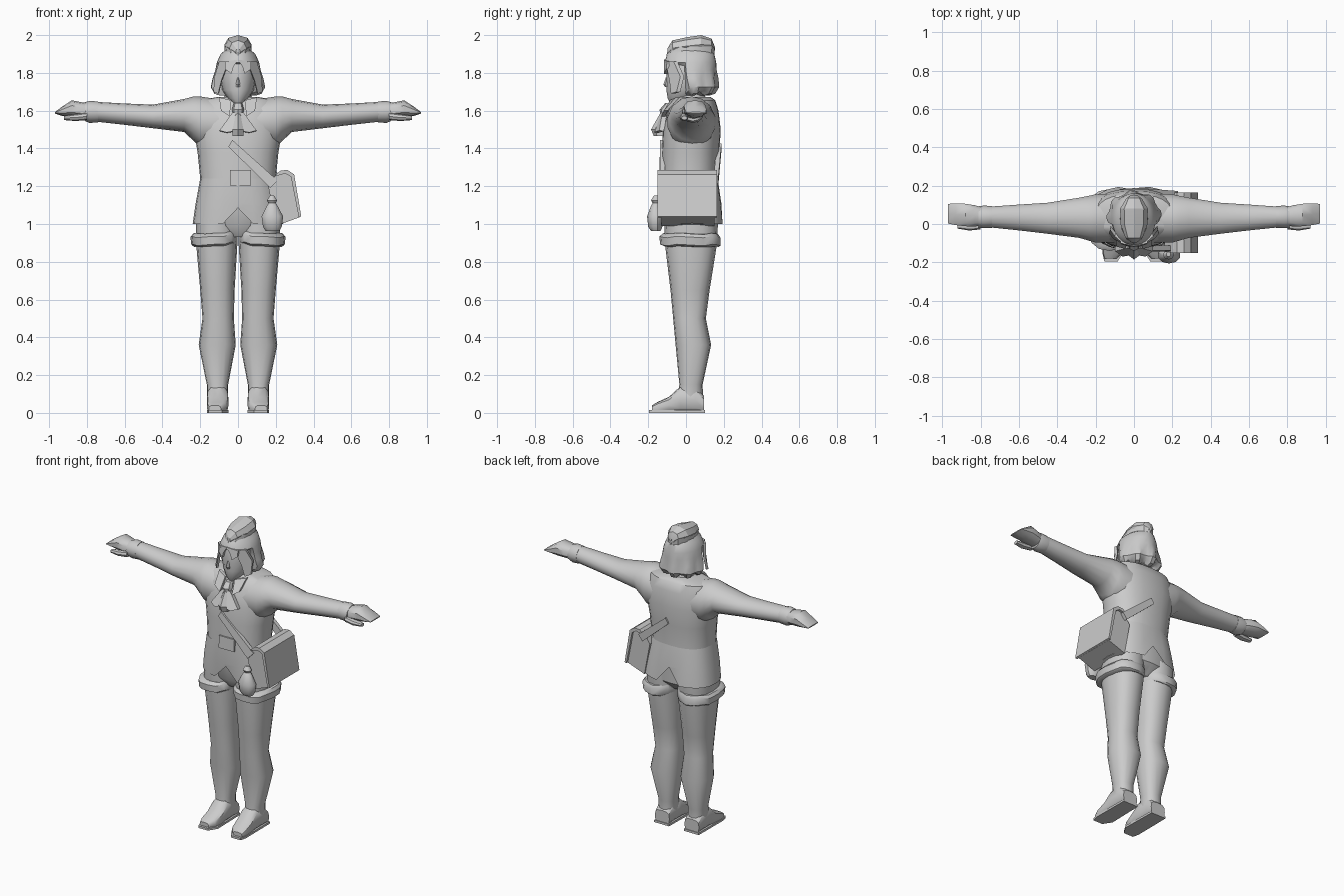
import bpy, bmesh, math
from mathutils import Vector

GREY = bpy.data.materials.new("plain_grey")
GREY.diffuse_color = (0.6, 0.6, 0.6, 1)


def finish(name, bm, mirror=False, angle=40):
    bmesh.ops.recalc_face_normals(bm, faces=bm.faces)
    me = bpy.data.meshes.new(name)
    bm.to_mesh(me)
    bm.free()
    me.materials.append(GREY)
    ob = bpy.data.objects.new(name, me)
    bpy.context.collection.objects.link(ob)
    if mirror:
        ob.modifiers.new("mirror", 'MIRROR').use_mirror_merge = False
    bpy.ops.object.select_all(action='DESELECT')
    ob.select_set(True)
    bpy.context.view_layer.objects.active = ob
    bpy.ops.object.shade_smooth_by_angle(angle=math.radians(angle))
    return ob


def loft(name, axis, rings, n=16, power=1.0, mirror=False, tweak=None, caps=True, angle=40):
    """Rings are (position, u min, u max, v min, v max) across the axis."""
    bm = bmesh.new()
    rows = []
    for k, (t, u0, u1, v0, v1) in enumerate(rings):
        row = []
        for i in range(n):
            a = 2 * math.pi * i / n - math.pi / 2
            c, s = math.cos(a), math.sin(a)
            c = math.copysign(abs(c) ** power, c) if abs(c) > 1e-6 else 0
            s = math.copysign(abs(s) ** power, s) if abs(s) > 1e-6 else 0
            u = (u0 + u1) / 2 + c * (u1 - u0) / 2
            v = (v0 + v1) / 2 + s * (v1 - v0) / 2
            p = {'x': (t, u, v), 'y': (u, t, v), 'z': (u, v, t)}[axis]
            p = Vector(p)
            if tweak:
                p = tweak(p, k, i)
            row.append(bm.verts.new(p))
        rows.append(row)
    for r, q in zip(rows, rows[1:]):
        for i in range(n):
            j = (i + 1) % n
            bm.faces.new((r[i], r[j], q[j], q[i]))
    if caps:
        bm.faces.new(rows[0])
        bm.faces.new(rows[-1])
    return finish(name, bm, mirror, angle)


def slab(name, pts, offset, mirror=False):
    """A flat polygon given thickness along an offset vector."""
    bm = bmesh.new()
    f = bm.faces.new([bm.verts.new(p) for p in pts])
    ext = bmesh.ops.extrude_face_region(bm, geom=[f])['geom']
    bm.faces.ensure_lookup_table()
    bmesh.ops.translate(bm, vec=Vector(offset), verts=[g for g in ext if isinstance(g, bmesh.types.BMVert)])
    return finish(name, bm, mirror, 30)


# legs and feet
loft("leg", 'z', [
    (0.08, 0.052, 0.163, -0.045, 0.09), (0.15, 0.052, 0.165, -0.035, 0.088),
    (0.36, 0.012, 0.208, -0.055, 0.133), (0.50, 0.022, 0.188, -0.068, 0.105),
    (0.65, 0.018, 0.2, -0.082, 0.125), (0.90, 0.003, 0.222, -0.112, 0.165),
    (1.03, 0.0, 0.222, -0.115, 0.17)], power=0.85, mirror=True)
loft("foot", 'y', [
    (0.095, 0.055, 0.162, 0.0, 0.09), (0.05, 0.052, 0.165, 0.0, 0.14),
    (-0.03, 0.05, 0.165, 0.0, 0.14), (-0.09, 0.05, 0.165, 0.0, 0.085),
    (-0.15, 0.06, 0.165, 0.0, 0.058), (-0.18, 0.09, 0.155, 0.0, 0.04)],
    n=12, power=0.65, mirror=True)
slab("sole", [(0.055, 0.1, 0), (0.163, 0.1, 0), (0.165, -0.15, 0), (0.155, -0.195, 0),
              (0.085, -0.195, 0), (0.05, -0.14, 0)], (0, 0, 0.014), True)

# thigh bands, pelvis and open jacket skirt
loft("thigh_band", 'z', [
    (0.885, 0.008, 0.235, -0.12, 0.172), (0.893, 0.004, 0.247, -0.138, 0.182),
    (0.935, 0.004, 0.252, -0.14, 0.182), (0.952, 0.008, 0.238, -0.12, 0.172)],
    power=0.85, mirror=True,
    tweak=lambda p, k, i: p + Vector((0, 0, 0.012 if p.x < 0.06 else -0.004 * (i % 3))))
loft("pelvis", 'z', [
    (0.93, -0.06, 0.06, -0.07, 0.11), (0.99, -0.2, 0.2, -0.11, 0.165),
    (1.12, -0.2, 0.2, -0.12, 0.17)], n=20, power=0.8)


def hem_slit(p, k, i):
    if k == 0 and i == 0:
        p.z, p.y = 1.085, p.y + 0.005
    if k == 0 and i == 12:
        p.z, p.y = 1.10, p.y - 0.02
    return p


loft("jacket_skirt", 'z', [
    (1.0, -0.24, 0.24, -0.132, 0.198), (1.11, -0.224, 0.224, -0.137, 0.187),
    (1.24, -0.2, 0.2, -0.135, 0.168)], n=24, power=0.8, tweak=hem_slit, caps=False)

# jacket body
loft("jacket_body", 'z', [
    (1.12, -0.207, 0.207, -0.133, 0.175), (1.24, -0.2, 0.2, -0.132, 0.168),
    (1.38, -0.214, 0.214, -0.128, 0.177), (1.50, -0.235, 0.235, -0.122, 0.184),
    (1.60, -0.23, 0.23, -0.095, 0.172), (1.655, -0.2, 0.2, -0.06, 0.155),
    (1.672, -0.11, 0.11, -0.04, 0.13)], n=24, power=0.85)

# sleeves and gloves
loft("sleeve", 'x', [
    (0.10, -0.10, 0.16, 1.40, 1.66), (0.20, -0.10, 0.158, 1.405, 1.675),
    (0.235, -0.09, 0.15, 1.44, 1.675), (0.285, -0.075, 0.14, 1.487, 1.662),
    (0.45, -0.053, 0.113, 1.507, 1.632), (0.60, -0.035, 0.103, 1.525, 1.638),
    (0.78, -0.016, 0.09, 1.545, 1.648)], n=14, mirror=True)
loft("cuff", 'x', [
    (0.74, -0.02, 0.094, 1.538, 1.648), (0.785, -0.022, 0.096, 1.535, 1.652),
    (0.81, -0.02, 0.092, 1.545, 1.645)], n=12, mirror=True)
loft("glove", 'x', [
    (0.78, -0.008, 0.085, 1.555, 1.637), (0.83, -0.015, 0.1, 1.56, 1.645),
    (0.88, -0.014, 0.108, 1.563, 1.655), (0.93, -0.008, 0.11, 1.572, 1.622),
    (0.97, 0.0, 0.107, 1.585, 1.592)], n=10, power=0.8, mirror=True)
loft("thumb", 'x', [
    (0.80, -0.028, 0.015, 1.55, 1.59), (0.86, -0.034, 0.012, 1.545, 1.582),
    (0.92, -0.024, 0.008, 1.55, 1.573)], n=8, mirror=True)

# neck and face
loft("neck", 'z', [(1.62, -0.11, 0.11, -0.06, 0.13), (1.68, -0.07, 0.07, -0.04, 0.1),
                   (1.76, -0.06, 0.06, -0.04, 0.1)], n=12)
loft("head", 'z', [
    (1.64, -0.025, 0.025, -0.085, -0.01), (1.665, -0.055, 0.055, -0.097, 0.06),
    (1.71, -0.084, 0.084, -0.104, 0.11), (1.77, -0.095, 0.095, -0.104, 0.14),
    (1.84, -0.096, 0.096, -0.105, 0.14), (1.90, -0.07, 0.07, -0.085, 0.12)])
loft("nose", 'z', [(1.725, -0.016, 0.016, -0.11, -0.08), (1.738, -0.013, 0.013, -0.12, -0.08),
                   (1.775, -0.005, 0.005, -0.107, -0.08)], n=6)


# hair with scalloped ends, opened at the front for the face
def hair_shape(p, k, i):
    a = min(i, 32 - i)
    if k < 5 and a <= 6:
        p.y = max(p.y * 0.5, -0.05)
        p.x *= 0.6
    elif k < 4:
        f = 1.0 if i % 4 < 2 else 0.93
        p.x *= f
        p.y *= f
        if k < 2:
            p.z += 0.016 * (i % 4 in (2, 3))
    return p


loft("hair", 'z', [
    (1.68, -0.095, 0.095, -0.07, 0.125), (1.69, -0.125, 0.125, -0.08, 0.155),
    (1.725, -0.144, 0.144, -0.09, 0.176), (1.77, -0.135, 0.135, -0.105, 0.172),
    (1.815, -0.12, 0.12, -0.11, 0.162), (1.855, -0.112, 0.112, -0.114, 0.16),
    (1.90, -0.092, 0.092, -0.1, 0.15), (1.935, -0.05, 0.05, -0.06, 0.11)],
    n=32, tweak=hair_shape, angle=35)
slab("side_lock", [(0.10, -0.065, 1.86), (0.05, -0.108, 1.86), (0.088, -0.088, 1.76),
                   (0.105, -0.08, 1.69), (0.13, -0.05, 1.70), (0.125, -0.03, 1.78)],
     (-0.004, 0.02, 0), True)
slab("fringe_lock", [(0.0, -0.116, 1.87), (0.07, -0.1, 1.86), (0.068, -0.105, 1.82),
                     (0.035, -0.116, 1.795), (0.025, -0.117, 1.83)], (0, 0.02, 0), True)

# folded cap
loft("cap", 'y', [
    (-0.098, -0.012, 0.012, 1.895, 1.93), (-0.072, -0.045, 0.045, 1.89, 1.972),
    (0.0, -0.071, 0.071, 1.895, 1.988), (0.08, -0.072, 0.072, 1.90, 2.0),
    (0.135, -0.04, 0.04, 1.91, 1.982), (0.152, -0.012, 0.012, 1.915, 1.94)],
    n=8, angle=25, tweak=lambda p, k, i: p)
loft("cap_band", 'z', [
    (1.892, -0.074, 0.074, -0.104, 0.15), (1.94, -0.071, 0.071, -0.09, 0.154)], n=12, angle=25)

# collar, knotted scarf and its flaring tails
slab("collar_flap", [(0.035, -0.085, 1.655), (0.10, -0.055, 1.67), (0.09, -0.118, 1.60),
                     (0.045, -0.13, 1.57)], (0, 0.02, 0), True)
loft("scarf_knot", 'z', [
    (1.575, -0.022, 0.022, -0.135, -0.09), (1.605, -0.032, 0.032, -0.14, -0.07),
    (1.64, -0.022, 0.022, -0.11, -0.06)], n=8)
loft("scarf_tail", 'z', [
    (1.465, -0.034, 0.034, -0.17, -0.1), (1.50, -0.033, 0.033, -0.185, -0.1),
    (1.595, -0.013, 0.013, -0.132, -0.09)], n=6, angle=25)
slab("scarf_side_tail", [(0.012, -0.13, 1.59), (0.03, -0.125, 1.59), (0.098, -0.142, 1.495),
                         (0.06, -0.17, 1.485), (0.03, -0.165, 1.49)], (0, 0.025, -0.003), True)

# waist plate
slab("belt_plate", [(-0.042, -0.143, 1.205), (0.07, -0.143, 1.205), (0.07, -0.139, 1.285),
                    (-0.042, -0.139, 1.285)], (0, 0.02, 0))

# satchel with overlapping flap and straps
slab("satchel", [(0.16, -0.13, 1.20), (0.2, -0.13, 1.262), (0.23, -0.13, 1.275), (0.26, -0.13, 1.275),
                 (0.287, -0.13, 1.255), (0.325, -0.13, 1.035), (0.2, -0.13, 0.99)], (0, 0.28, 0))
slab("satchel_flap", [(0.19, -0.15, 1.25), (0.225, -0.15, 1.283), (0.262, -0.15, 1.286),
                      (0.297, -0.15, 1.263), (0.335, -0.15, 1.04), (0.322, -0.15, 1.035),
                      (0.28, -0.15, 1.25), (0.25, -0.15, 1.268)], (0, 0.315, 0))
slab("front_strap", [(-0.05, -0.137, 1.41), (-0.03, -0.137, 1.445), (0.21, -0.137, 1.23),
                     (0.17, -0.145, 1.19)], (0, 0.025, 0))
slab("back_strap", [(0.0, 0.188, 1.39), (0.02, 0.188, 1.425), (0.23, 0.172, 1.255),
                    (0.2, 0.172, 1.215)], (0, -0.025, 0))

# tied pouch
loft("pouch", 'z', [
    (0.962, 0.145, 0.22, -0.185, -0.135), (0.985, 0.13, 0.234, -0.2, -0.125),
    (1.04, 0.122, 0.242, -0.206, -0.12), (1.095, 0.15, 0.212, -0.186, -0.135),
    (1.11, 0.16, 0.2, -0.176, -0.14), (1.125, 0.152, 0.208, -0.185, -0.135),
    (1.15, 0.168, 0.192, -0.17, -0.145)], n=10)
